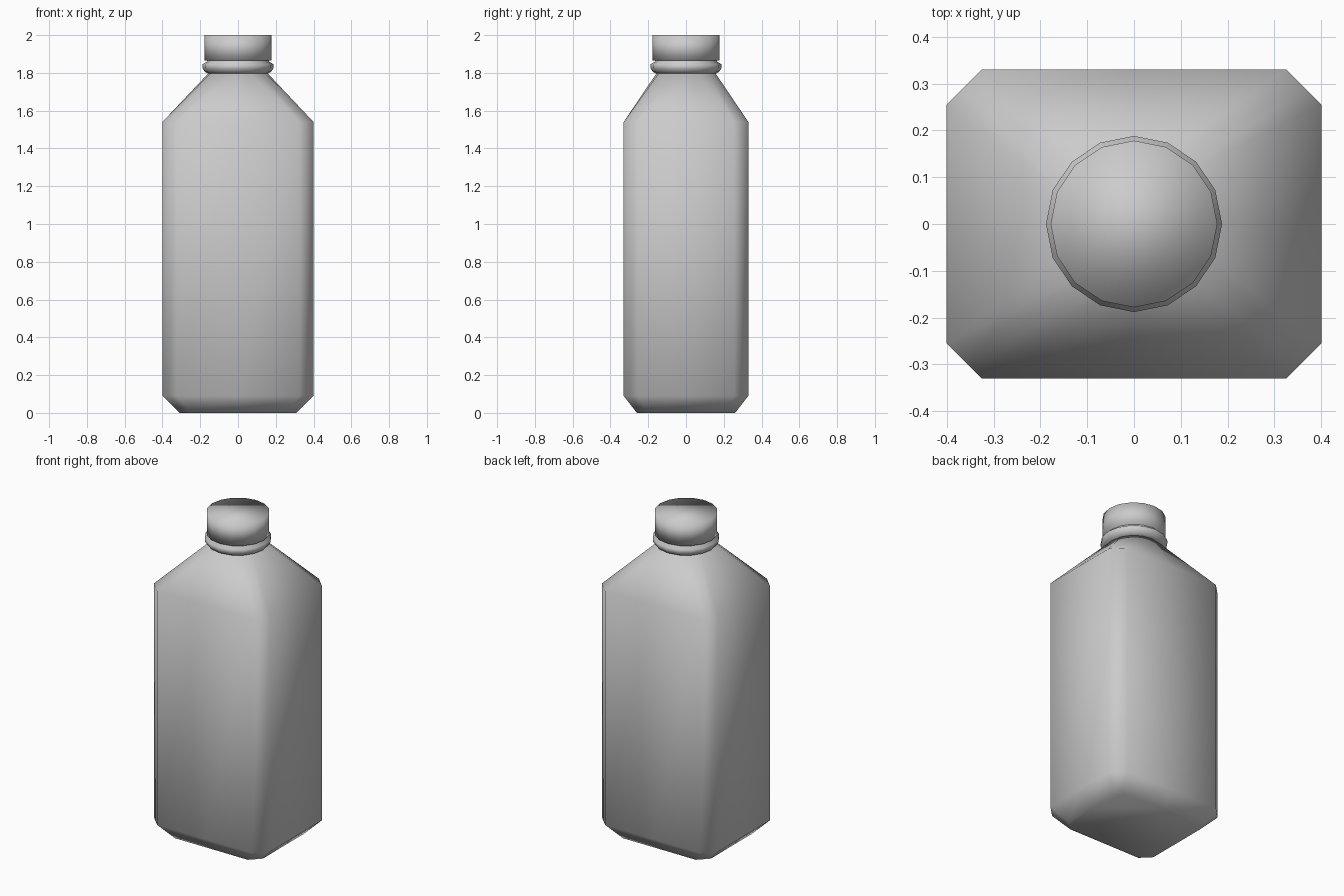
import bpy, bmesh
from math import cos, sin, pi

old = bpy.data.objects.get("Cube")
if old:
    bpy.data.objects.remove(old, do_unlink=True)

SIDES = 16
grey = bpy.data.materials.new("plain grey")
grey.use_nodes = True
colour = (0.6, 0.6, 0.6, 1)
grey.diffuse_color = colour
grey.node_tree.nodes["Principled BSDF"].inputs["Base Color"].default_value = colour


def circle(r, z):
    return [(r * cos(2 * pi * k / SIDES), r * sin(2 * pi * k / SIDES), z) for k in range(SIDES)]


def chamfered(x, y, cut, z):
    # rectangle with cut corners, one point per side middle and three per corner
    quarter = [(x, 0), (x, y - cut), (x - cut / 2, y - cut / 2), (x - cut, y)]
    mirrored = [(-a, b) for a, b in [(0, y)] + quarter[:0:-1]]
    half = quarter + mirrored
    return [(a, b, z) for a, b in half + [(-a, -b) for a, b in half]]


def loft(name, rings):
    bm = bmesh.new()
    loops = [[bm.verts.new(p) for p in ring] for ring in rings]
    for low, high in zip(loops, loops[1:]):
        for k in range(SIDES):
            n = (k + 1) % SIDES
            bm.faces.new((low[k], low[n], high[n], high[k]))
    bm.faces.new(loops[0][::-1])
    bm.faces.new(loops[-1])
    for face in bm.faces:
        face.smooth = True
    mesh = bpy.data.meshes.new(name)
    bm.to_mesh(mesh)
    bm.free()
    mesh.materials.append(grey)
    obj = bpy.data.objects.new(name, mesh)
    bpy.context.collection.objects.link(obj)
    return obj


# Body with bevelled base, sloping shoulder and round neck
loft("bottle_body", [
    chamfered(0.31, 0.26, 0.06, 0),
    chamfered(0.4, 0.33, 0.075, 0.09),
    chamfered(0.4, 0.33, 0.075, 1.54),
    circle(0.155, 1.80),
])

# Collar around the neck
loft("neck_collar", [circle(r, z) for r, z in
     [(0.155, 1.795), (0.175, 1.805), (0.188, 1.825), (0.188, 1.845), (0.165, 1.86), (0.165, 1.87)]])

# Screw cap
loft("cap", [circle(0.178, 1.865), circle(0.178, 2.0)])
